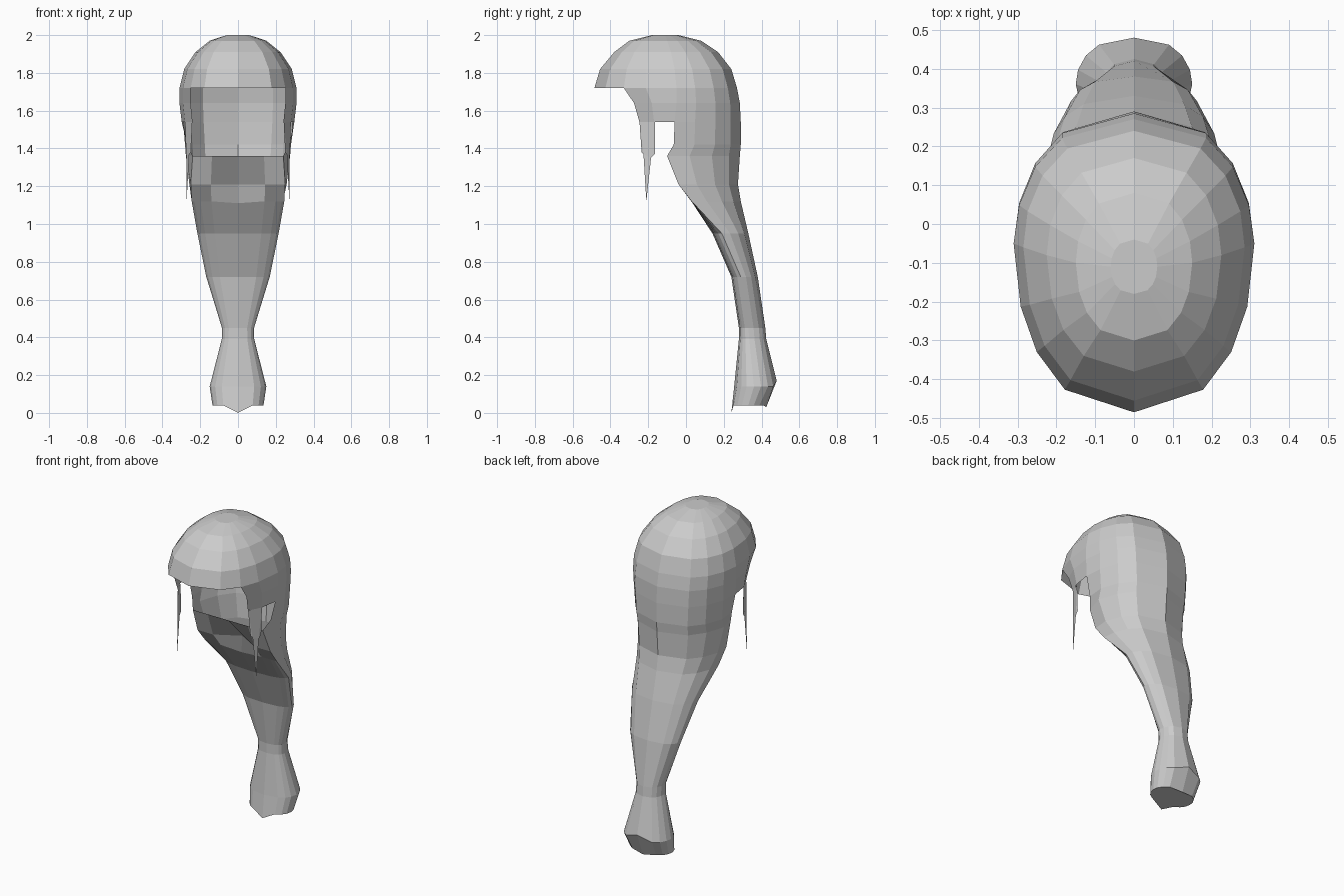
import bpy, bmesh, math

cube = bpy.data.objects.get("Cube")
if cube:
    bpy.data.objects.remove(cube)

# One plain grey for all hair
grey = bpy.data.materials.new("hair_grey")
grey.use_nodes = True
COL = (0.6, 0.6, 0.6, 1)
grey.diffuse_color = COL
grey.node_tree.nodes["Principled BSDF"].inputs["Base Color"].default_value = COL

# Column angles of a half section: front centre (-90) to back centre (90)
HALF = [-90, -60, -40, -22, 0, 18, 38, 58, 90]
ANGLES = [(a, 1) for a in HALF] + [(a, -1) for a in HALF[-2:0:-1]]


def finish(bm, name):
    bmesh.ops.delete(bm, geom=[v for v in bm.verts if not v.link_faces], context='VERTS')
    bmesh.ops.recalc_face_normals(bm, faces=bm.faces)
    me = bpy.data.meshes.new(name)
    bm.to_mesh(me)
    bm.free()
    me.materials.append(grey)
    ob = bpy.data.objects.new(name, me)
    bpy.context.collection.objects.link(ob)
    return ob


def section(z, cy, rf, rb, hw, rim):
    """Points of one level: rf/rb front and back depth, rim the front half width."""
    pts = []
    for a, side in ANGLES:
        s, c = math.sin(math.radians(a)), max(0, math.cos(math.radians(a)))
        w = rim if a <= 0 else hw
        pts.append([side * w * c ** 0.8, cy + s * (rf if a < 0 else rb), z])
    return pts


def loft(name, levels, is_open=lambda z, a: False, cap_first=False, cap_last=False, tweak=None):
    bm = bmesh.new()
    rings = []
    for lv in levels:
        pts = section(*lv)
        if tweak:
            tweak(lv[0], pts)
        rings.append([bm.verts.new(p) for p in pts])
    n = len(ANGLES)
    for lv, r0, r1 in zip(levels, rings, rings[1:]):
        for i in range(n):
            j = (i + 1) % n
            mid = (ANGLES[i][0] + ANGLES[j][0]) / 2
            if not is_open(lv[0], mid):
                bm.faces.new((r0[i], r0[j], r1[j], r1[i]))
    if cap_first:
        bm.faces.new(rings[0])
    if cap_last:
        bm.faces.new(rings[-1])
    return finish(bm, name)


# Cap: rounded crown, open face, then a collar around the neck
cap_levels = [  # z, centre y, front depth, back depth, half width, rim half width
    (2.00, -.11, .07, .07, .06, .06),
    (1.97, -.10, .20, .18, .15, .15),
    (1.91, -.08, .30, .25, .225, .225),
    (1.82, -.06, .395, .30, .285, .285),
    (1.72, -.05, .435, .32, .308, .31),
    (1.64, -.05, .35, .335, .308, .31),
    (1.54, -.06, .29, .35, .302, .298),
    (1.42, -.065, 0, .355, .292, .27),
    (1.36, -.10, 0, .385, .287, .24),
    (1.21, -.04, 0, .315, .268, .25),
    (1.12, .03, 0, .26, .248, .245),
]


def face_hole(z, a):
    return (1.55 < z < 1.75 and a < -40) or (1.38 < z < 1.56 and a < 0)


def dent_collar(z, pts):
    if z == 1.21:
        pts[0][1] = .04
    if z == 1.12:
        pts[0][1:] = [.035, 1.11]


loft("hair_cap", cap_levels, face_hole, cap_first=True, tweak=dent_collar)

# Ponytail: tapers to a pinch, then swells into a blunt tuft
tail_levels = [
    (1.12, .03, 0, .26, .248, .245),
    (0.95, .19, .05, .14, .215, .215),
    (0.72, .29, .05, .09, .168, .168),
    (0.45, .33, .05, .09, .085, .085),
    (0.39, .335, .055, .09, .086, .086),
    (0.14, .36, .105, .12, .15, .15),
    (0.04, .33, .09, .095, .135, .135),
]


def shape_tuft(z, pts):
    dent_collar(z, pts)
    back = len(HALF) - 1
    if z == 0.14:
        pts[back][2] = .17
    if z == 0.04:
        pts[0][2] = 0
        pts[back][2] = .03


loft("ponytail", tail_levels, cap_last=True, tweak=shape_tuft)

# Pointed strands hanging in front of the ears
STRAND = [(.242, -.246, 1.54), (.25, -.235, 1.38), (.258, -.225, 1.37), (.272, -.21, 1.12),
          (.272, -.185, 1.35), (.275, -.165, 1.37), (.28, -.165, 1.54)]
for side, label in ((1, "left"), (-1, "right")):
    bm = bmesh.new()
    v = [bm.verts.new((side * x, y, z)) for x, y, z in STRAND]
    for ids in ((0, 1, 2), (0, 2, 4, 6), (2, 3, 4), (4, 5, 6)):
        bm.faces.new([v[i] for i in ids])
    finish(bm, label + "_strand")
